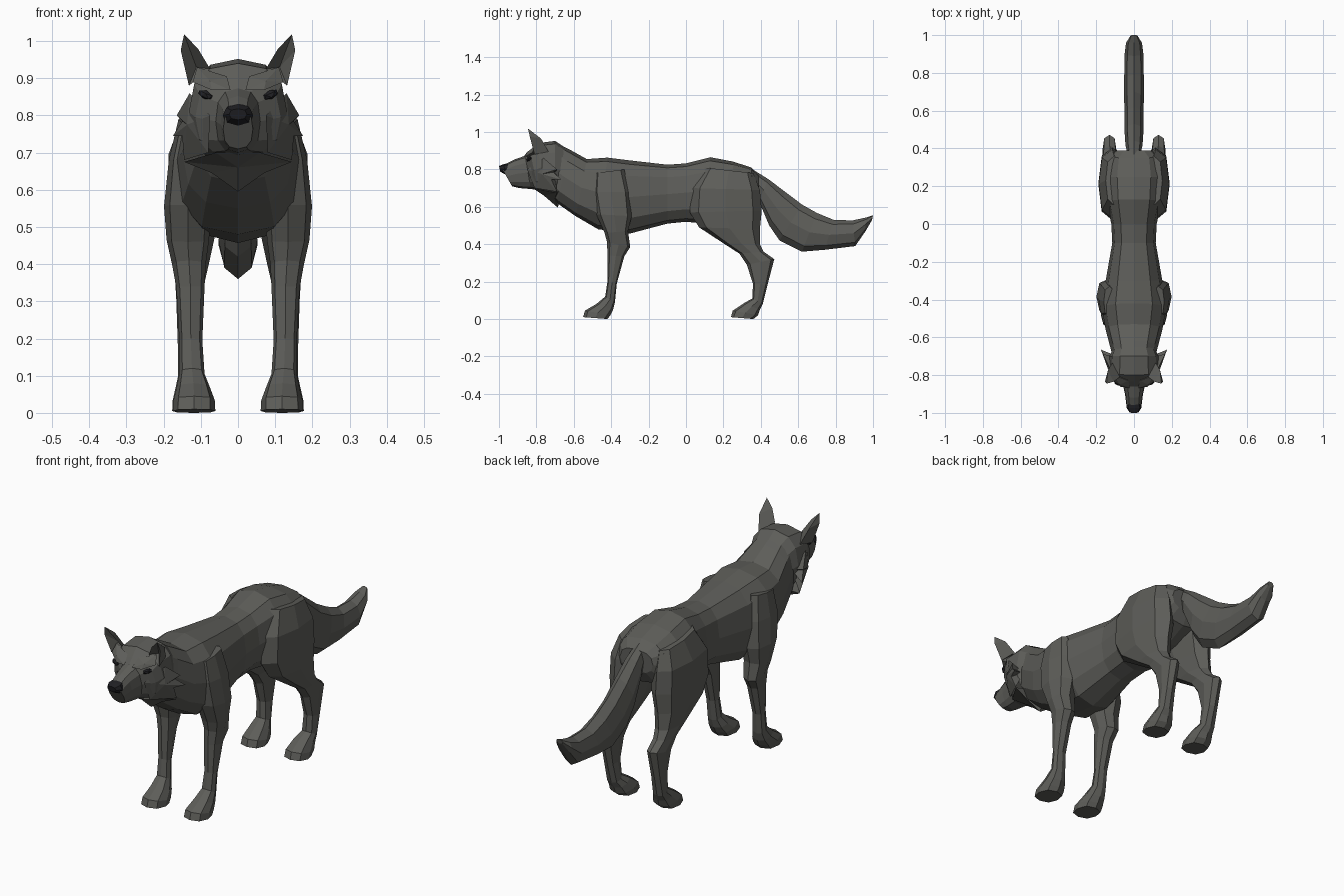
import bpy, bmesh, math
from mathutils import Vector


def material(name, rgb):
    m = bpy.data.materials.new(name)
    m.diffuse_color = (*rgb, 1)
    return m


FUR = material("fur", (0.11, 0.11, 0.10))
DARK = material("dark", (0.015, 0.015, 0.018))


def finish(name, bm, mat):
    bmesh.ops.recalc_face_normals(bm, faces=bm.faces)
    me = bpy.data.meshes.new(name)
    bm.to_mesh(me)
    bm.free()
    me.materials.append(mat)
    ob = bpy.data.objects.new(name, me)
    bpy.context.collection.objects.link(ob)
    return ob


def loft(name, rings, n=12, power=0.8, side=1, mat=FUR):
    """Skin rings given as (y1, z1, y2, z2, half_width[, x_centre])."""
    bm = bmesh.new()
    loops = []
    bend = lambda t: math.copysign(abs(t) ** power, t)
    for y1, z1, y2, z2, hw, *xc in rings:
        a, b = Vector((0, y1, z1)), Vector((0, y2, z2))
        mid, half = (a + b) / 2, (a - b) / 2
        x0 = xc[0] if xc else 0
        loop = []
        for i in range(n):
            t = 2 * math.pi * i / n
            p = mid + half * bend(round(math.sin(t), 6))
            p.x = side * (x0 + hw * bend(round(math.cos(t), 6)))
            loop.append(bm.verts.new(p))
        loops.append(loop)
    for p, q in zip(loops, loops[1:]):
        for i in range(n):
            j = (i + 1) % n
            bm.faces.new((p[i], p[j], q[j], q[i]))
    bm.faces.new(loops[0])
    bm.faces.new(loops[-1])
    return finish(name, bm, mat)


def double_fan(name, rim, outer, inner, side=1):
    """Closed tuft: a rim of points joined to an outer and an inner centre."""
    bm = bmesh.new()
    mk = lambda p: bm.verts.new((side * p[0], p[1], p[2]))
    r, o, c = [mk(p) for p in rim], mk(outer), mk(inner)
    for i in range(len(r)):
        j = (i + 1) % len(r)
        bm.faces.new((r[i], r[j], o))
        bm.faces.new((r[j], r[i], c))
    return finish(name, bm, FUR)


# Torso and neck
loft("torso", [
    (-.70, .945, -.76, .70, .105), (-.62, .905, -.69, .62, .125),
    (-.53, .855, -.59, .55, .15), (-.42, .863, -.47, .48, .17),
    (-.30, .848, -.30, .457, .15), (-.10, .825, -.10, .51, .115),
    (.00, .832, .00, .52, .12), (.13, .865, .10, .51, .145),
    (.25, .842, .25, .55, .155), (.35, .81, .36, .60, .14),
    (.39, .77, .39, .66, .09)])

# Head and muzzle
loft("head", [
    (-.99, .815, -.93, .71, .040), (-.92, .852, -.89, .70, .047),
    (-.86, .873, -.83, .695, .060), (-.835, .90, -.79, .69, .115),
    (-.80, .94, -.75, .68, .132), (-.70, .952, -.70, .66, .130),
    (-.62, .90, -.66, .66, .10)])
loft("nose", [
    (-1.0, .818, -.993, .788, .024), (-.975, .828, -.965, .772, .041),
    (-.94, .835, -.94, .78, .03)], n=8, mat=DARK)

# Tail
loft("tail", [
    (.34, .81, .37, .70, .03), (.44, .748, .39, .63, .045),
    (.53, .68, .445, .50, .05), (.62, .612, .50, .42, .05),
    (.70, .567, .62, .36, .052), (.79, .53, .74, .37, .052),
    (.89, .527, .905, .39, .05), (.96, .542, .96, .47, .042),
    (1.0, .555, .995, .53, .018)], n=8, power=1)

# Throat tuft
double_fan("throat_ruff", [
    (-.145, -.69, .675), (-.06, -.82, .70), (.06, -.82, .70), (.145, -.69, .675),
    (.07, -.70, .645), (0, -.685, .595), (-.07, -.70, .645)],
    (0, -.76, .66), (0, -.66, .70))

FRONT_LEG = [
    (-.49, .78, -.33, .80, .030, .130), (-.50, .68, -.30, .68, .053, .133),
    (-.48, .56, -.29, .55, .064, .135), (-.435, .46, -.31, .47, .057, .135),
    (-.422, .41, -.298, .385, .045, .132), (-.42, .34, -.33, .335, .038, .128),
    (-.42, .20, -.37, .19, .031, .127), (-.432, .12, -.38, .09, .034, .124),
    (-.48, .08, -.39, .05, .046, .120), (-.54, .045, -.405, .02, .056, .118),
    (-.55, .01, -.42, .00, .057, .118)]
HIND_LEG = [
    (.10, .81, .36, .78, .045, .105), (.03, .70, .395, .69, .072, .115),
    (.02, .57, .405, .58, .074, .115), (.07, .49, .395, .48, .062, .122),
    (.20, .405, .395, .40, .048, .126), (.285, .35, .415, .36, .040, .129),
    (.325, .29, .472, .32, .036, .130), (.358, .19, .435, .18, .032, .130),
    (.355, .11, .41, .08, .035, .127), (.31, .085, .395, .05, .046, .122),
    (.25, .045, .385, .02, .056, .120), (.24, .01, .36, .00, .057, .120)]

for label, s in (("left", 1), ("right", -1)):
    # Legs with paws
    loft(label + "_front_leg", FRONT_LEG, n=8, side=s)
    loft(label + "_hind_leg", HIND_LEG, n=8, side=s)

    # Jagged cheek fur
    double_fan(label + "_cheek_ruff", [
        (.075, -.85, .80), (.13, -.76, .86), (.165, -.69, .80), (.15, -.71, .785),
        (.175, -.665, .745), (.15, -.72, .745), (.145, -.69, .68), (.08, -.81, .70)],
        (.137, -.77, .775), (.09, -.70, .78), side=s)

    # Hollow pointed ear
    bm = bmesh.new()
    v = [bm.verts.new((s * x, y, z)) for x, y, z in (
        (.075, -.81, .925), (.132, -.81, .88), (.115, -.735, .895),
        (.108, -.835, .98), (.154, -.835, .975), (.138, -.775, .965),
        (.145, -.845, 1.018), (.112, -.785, .93))]
    for f in ((0, 3, 7), (3, 6, 7), (6, 4, 7), (4, 1, 7), (1, 0, 7),
              (1, 4, 5, 2), (4, 6, 5), (6, 3, 5), (3, 0, 2, 5), (0, 1, 2)):
        bm.faces.new([v[i] for i in f])
    finish(label + "_ear", bm, FUR)

    # Slanted eye
    bm = bmesh.new()
    bmesh.ops.create_icosphere(bm, subdivisions=1, radius=1)
    eye = finish(label + "_eye", bm, DARK)
    eye.scale = (.024, .014, .012)
    eye.location = (s * .088, -.84, .856)
    eye.rotation_euler = (0, -s * .4, s * .5)

    # Brow ridge over the eye
    double_fan(label + "_brow", [
        (.02, -.868, .868), (.07, -.862, .868), (.122, -.822, .89),
        (.11, -.80, .93), (.03, -.83, .905)],
        (.075, -.85, .892), (.06, -.79, .87), side=s)
